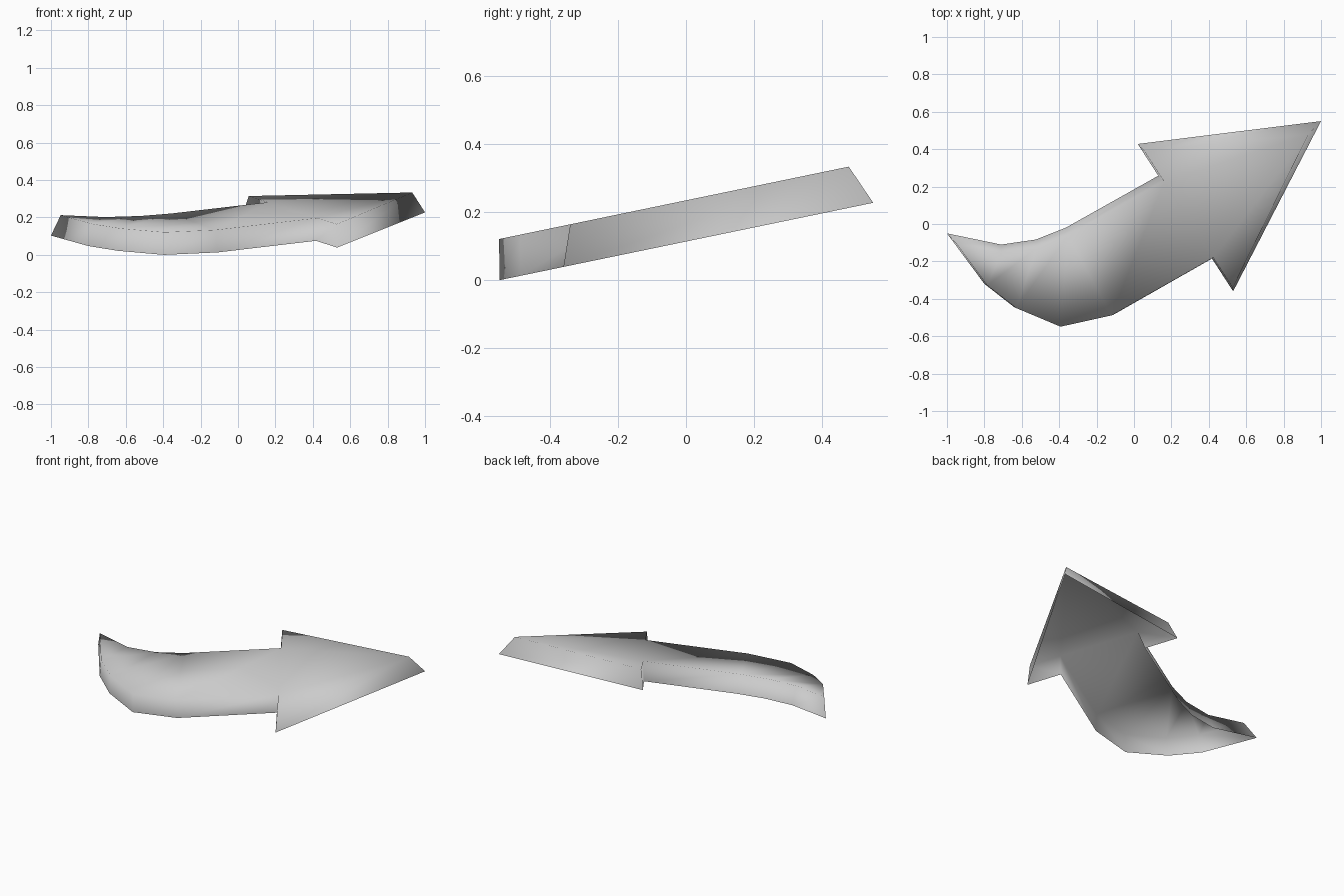
import bpy, bmesh
from mathutils import Vector

cube = bpy.data.objects.get("Cube")
if cube:
    bpy.data.objects.remove(cube, do_unlink=True)

SLOPE, BASE, TOP = 0.207, 0.1135, 0.2345  # tilted lower rim and upper face
LEAN = Vector((0, -0.024))                # thickness runs square to the tilt
TAPER, TIP_TAPER = 0.022, 0.039

# Plan outline of the curved arrow, counter-clockwise from the tail point
outline = [Vector(p) for p in (
    (-1.0, -0.05), (-0.8, -0.32), (-0.64, -0.445), (-0.395, -0.548), (-0.11, -0.485),
    (0.417, -0.185), (0.53, -0.36), (1.0, 0.55), (0.02, 0.428), (0.13, 0.258),
    (-0.365, -0.02), (-0.525, -0.083), (-0.71, -0.11))]

# Upper face pieces: tail, bend, shaft, then the head
pieces = ((0, 1, 12), (1, 2, 11, 12), (2, 3, 10, 11), (3, 4, 10), (4, 9, 10),
          (4, 5, 9), (5, 6, 7), (5, 7, 9), (7, 8, 9))


def inset(points, i):
    """Mitred inward offset of one outline corner."""
    p = points[i]
    a = (p - points[i - 1]).normalized()
    b = (points[(i + 1) % len(points)] - p).normalized()
    na, nb = Vector((-a.y, a.x)), Vector((-b.y, b.x))
    amount = TIP_TAPER if p.x > 0.9 else TAPER
    return p + (na + nb) * amount / (1 + na.dot(nb)) + LEAN


def ring(bm, points, height):
    return [bm.verts.new((p.x, p.y, height + SLOPE * p.y)) for p in points]


# Tapered shell, open underneath: upper face and walls share smooth corners
bm = bmesh.new()
count = len(outline)
lower = ring(bm, outline, BASE)
upper = ring(bm, [inset(outline, i) for i in range(count)], TOP)
for piece in pieces:
    bm.faces.new([upper[i] for i in piece])
for i in range(count):
    j = (i + 1) % count
    bm.faces.new((lower[i], lower[j], upper[j], upper[i]))
for face in bm.faces:
    face.smooth = True

mesh = bpy.data.meshes.new("curved_arrow")
bm.to_mesh(mesh)
bm.free()
arrow = bpy.data.objects.new("curved_arrow", mesh)
bpy.context.collection.objects.link(arrow)

# Plain grey finish
grey = bpy.data.materials.new("light_grey")
grey.use_nodes = True
colour = (0.6, 0.6, 0.6, 1)
grey.diffuse_color = colour
grey.node_tree.nodes["Principled BSDF"].inputs["Base Color"].default_value = colour
mesh.materials.append(grey)
